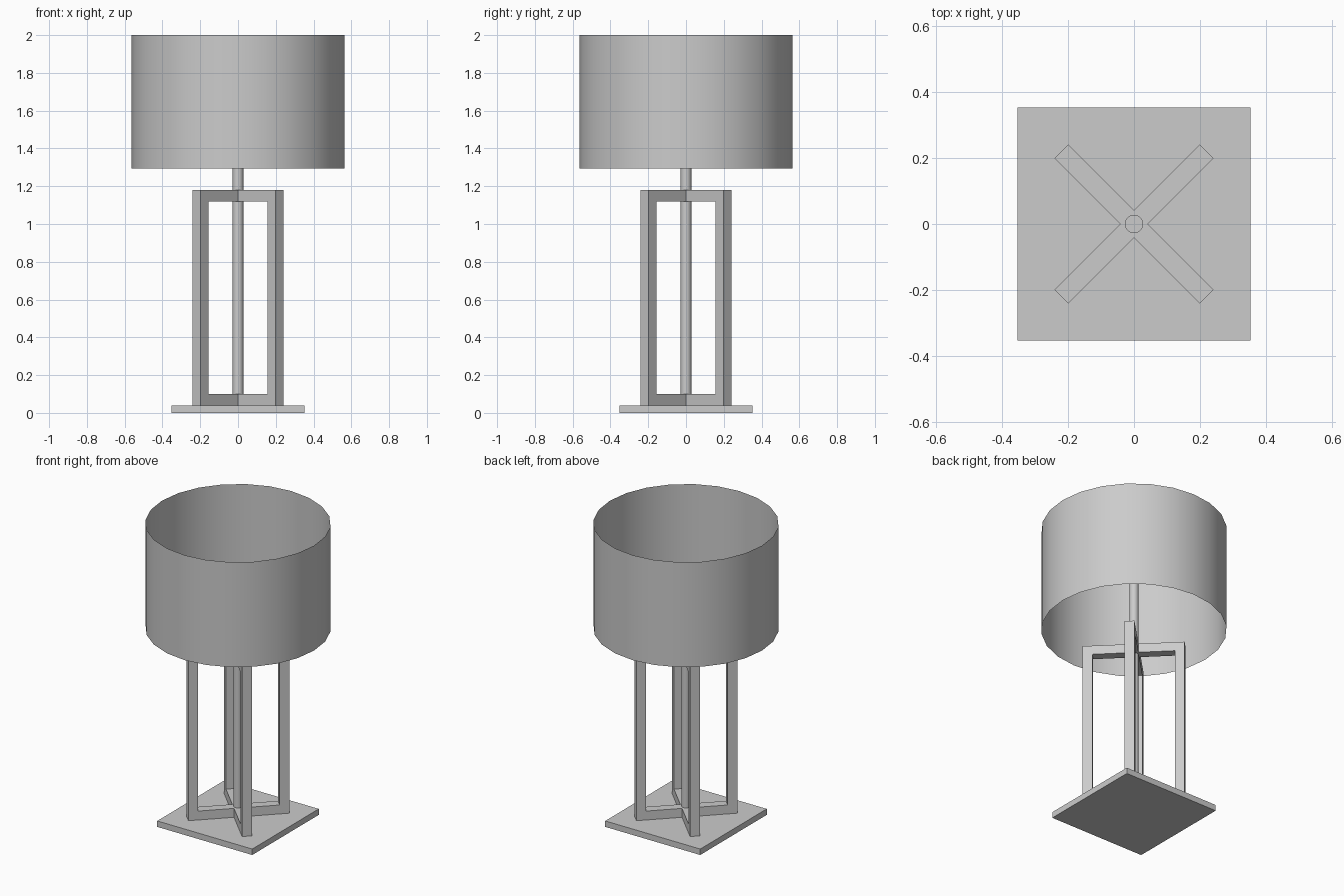
import bpy, bmesh, math
from mathutils import Matrix

cube = bpy.data.objects.get("Cube")
if cube:
    bpy.data.objects.remove(cube, do_unlink=True)

grey = bpy.data.materials.new("light_grey")
grey.use_nodes = True
COLOUR = (0.6, 0.6, 0.6, 1)
grey.diffuse_color = COLOUR
grey.node_tree.nodes["Principled BSDF"].inputs["Base Color"].default_value = COLOUR


def make_object(name, bm, smooth=False):
    bmesh.ops.recalc_face_normals(bm, faces=bm.faces)
    mesh = bpy.data.meshes.new(name)
    bm.to_mesh(mesh)
    bm.free()
    mesh.materials.append(grey)
    ob = bpy.data.objects.new(name, mesh)
    bpy.context.collection.objects.link(ob)
    if smooth:
        activate(ob)
        bpy.ops.object.shade_smooth_by_angle(angle=math.radians(35))
    return ob


def activate(ob):
    bpy.ops.object.select_all(action='DESELECT')
    ob.select_set(True)
    bpy.context.view_layer.objects.active = ob


def cylinder(name, radius, z0, z1, sides, capped):
    bm = bmesh.new()
    bmesh.ops.create_cone(bm, cap_ends=capped, segments=sides, radius1=radius,
                          radius2=radius, depth=z1 - z0,
                          matrix=Matrix.Translation((0, 0, (z0 + z1) / 2)))
    return make_object(name, bm, smooth=True)


def frame(name, angle, reach=0.312, bar=0.06, z0=0.04, z1=1.18):
    """Upright rectangular ring of square bar, turned about z."""
    bm = bmesh.new()

    def loop(inset):
        r, lo, hi = reach - inset, z0 + inset, z1 - inset
        return [bm.verts.new((x, -bar / 2, z))
                for x, z in ((-r, lo), (r, lo), (r, hi), (-r, hi))]

    outer, inner = loop(0), loop(bar)
    faces = [bm.faces.new((outer[i], outer[(i + 1) % 4],
                           inner[(i + 1) % 4], inner[i])) for i in range(4)]
    new = bmesh.ops.extrude_face_region(bm, geom=faces)["geom"]
    bmesh.ops.translate(bm, vec=(0, bar, 0),
                        verts=[v for v in new if isinstance(v, bmesh.types.BMVert)])
    bm.transform(Matrix.Rotation(angle, 4, 'Z'))
    return make_object(name, bm)


# Square base plate
bm = bmesh.new()
bmesh.ops.create_cube(bm, size=1, matrix=Matrix.Translation((0, 0, 0.02))
                      @ Matrix.Diagonal((0.706, 0.706, 0.04, 1)))
make_object("base_plate", bm)

# Two crossed frames fused into one
crossed = frame("crossed_frame", math.radians(45))
helper = frame("frame_helper", math.radians(-45))
helper.hide_render = True
mod = crossed.modifiers.new("fuse", 'BOOLEAN')
mod.operation = 'UNION'
mod.solver = 'EXACT'
mod.object = helper
activate(crossed)
bpy.ops.object.modifier_apply(modifier="fuse")
bpy.data.objects.remove(helper, do_unlink=True)

# Central pole and open drum shade
cylinder("pole", 0.028, 0.04, 1.66, 24, True)
cylinder("lamp_shade", 0.565, 1.295, 2.0, 24, False)
